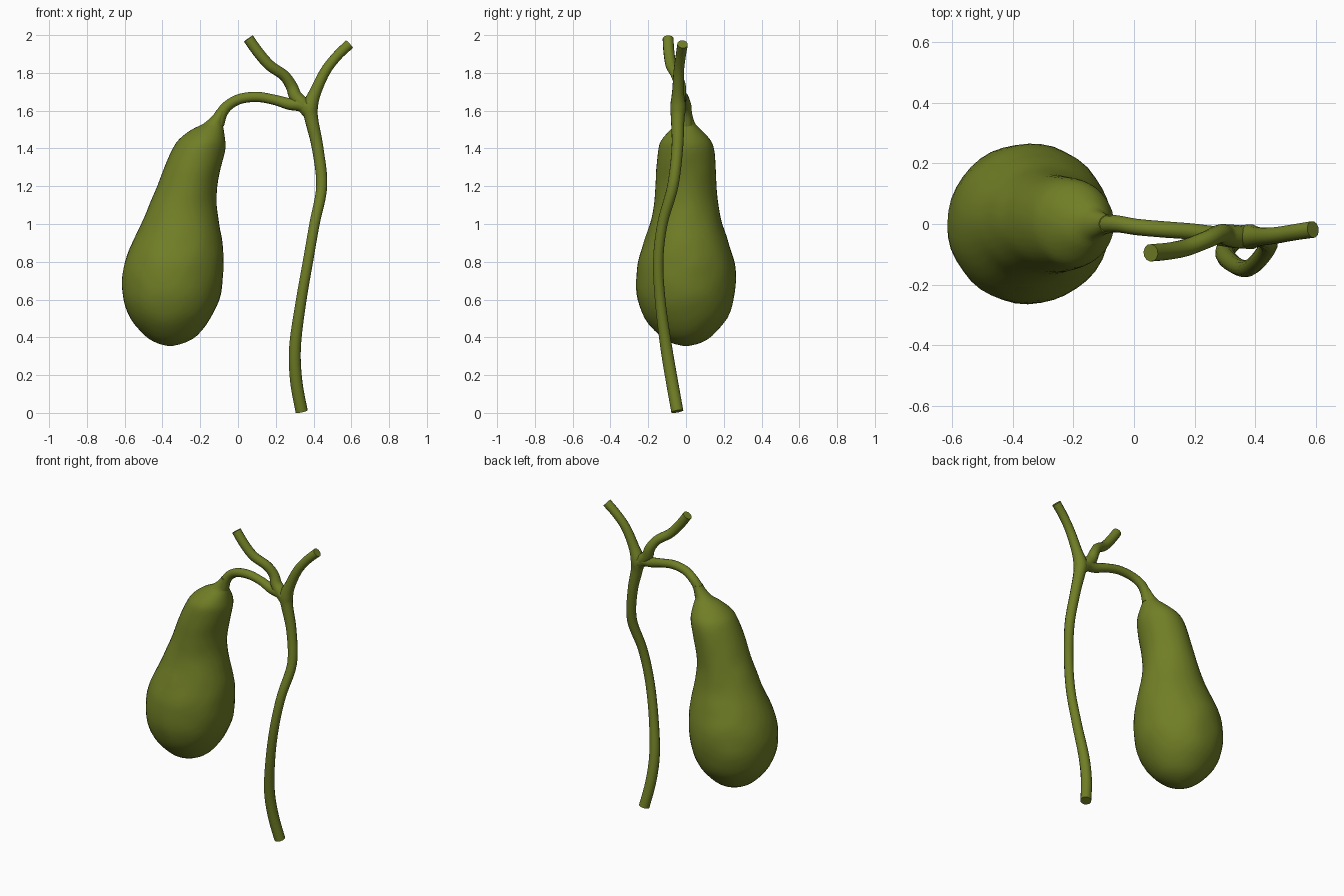
import bpy, bmesh, math
from mathutils import Vector, noise

cube = bpy.data.objects.get("Cube")
if cube:
    bpy.data.objects.remove(cube, do_unlink=True)

green = bpy.data.materials.new("olive_green")
green.use_nodes = True
colour = (0.165, 0.21, 0.019, 1)
green.diffuse_color = colour
bsdf = green.node_tree.nodes["Principled BSDF"]
bsdf.inputs["Base Color"].default_value = colour
bsdf.inputs["Roughness"].default_value = 0.7


def activate(obj):
    bpy.ops.object.select_all(action='DESELECT')
    obj.select_set(True)
    bpy.context.view_layer.objects.active = obj


def smooth(obj):
    activate(obj)
    bpy.ops.object.shade_smooth_by_angle(angle=math.radians(50))


def spline(points, steps):
    """Catmull-Rom samples through any-dimensional points."""
    pts = [Vector(p) for p in points]
    pts = [pts[0]] + pts + [pts[-1]]
    out = []
    for i in range(1, len(pts) - 2):
        a, b, c, d = pts[i - 1:i + 3]
        for s in range(steps):
            t = s / steps
            out.append((2 * b + (c - a) * t + (2 * a - 5 * b + 4 * c - d) * t ** 2
                        + (3 * b - a - 3 * c + d) * t ** 3) / 2)
    return out + [pts[-1]]


def vine(name, points):
    """Round tapering tube through (x, y, z, radius) points, with flat ends."""
    curve = bpy.data.curves.new(name, 'CURVE')
    curve.dimensions = '3D'
    curve.bevel_depth = 1
    curve.bevel_resolution = 4
    curve.use_fill_caps = True
    path = spline(points, 6)
    line = curve.splines.new('POLY')
    line.points.add(len(path) - 1)
    for p, v in zip(line.points, path):
        p.co = (v[0], v[1], v[2], 1)
        p.radius = v[3]
    obj = bpy.data.objects.new(name, curve)
    bpy.context.collection.objects.link(obj)
    curve.materials.append(green)
    activate(obj)
    bpy.ops.object.convert(target='MESH')
    smooth(bpy.context.object)


# Fruit: elliptical sections given as z, left edge, right edge, half depth
sections = [
    (.354, -.37, -.35, .01), (.37, -.43, -.285, .075), (.41, -.495, -.215, .14),
    (.5, -.57, -.145, .218), (.6, -.606, -.1, .255), (.7, -.616, -.08, .266),
    (.8, -.6, -.076, .255), (.9, -.56, -.083, .225), (1, -.512, -.1, .192),
    (1.1, -.47, -.113, .17), (1.2, -.428, -.11, .16), (1.3, -.39, -.09, .157),
    (1.4, -.345, -.068, .146), (1.45, -.31, -.068, .125), (1.5, -.245, -.075, .08),
    (1.53, -.185, -.08, .05), (1.57, -.137, -.07, .035), (1.6, -.115, -.055, .03)]
sides = 40
bm = bmesh.new()
previous = None
for z, left, right, depth in spline(sections, 3):
    ring = []
    for i in range(sides):
        a = math.tau * i / sides
        p = Vector(((left + right) / 2 + (right - left) / 2 * math.cos(a), depth * math.sin(a), z))
        # faint natural unevenness on the skin
        p += Vector((math.cos(a), math.sin(a), 0)) * noise.noise(p * 9) * .02 * depth
        ring.append(bm.verts.new(p))
    if previous:
        for i in range(sides):
            j = (i + 1) % sides
            bm.faces.new((previous[i], previous[j], ring[j], ring[i]))
    else:
        bm.faces.new(ring[::-1])
    previous = ring
bm.faces.new(previous)
mesh = bpy.data.meshes.new("fruit")
bm.to_mesh(mesh)
bm.free()
mesh.materials.append(green)
fruit = bpy.data.objects.new("fruit", mesh)
bpy.context.collection.objects.link(fruit)
smooth(fruit)

# Stalk arching from the fruit to the fork
vine("fruit_stalk", [
    (-.11, 0, 1.53, .038), (-.087, 0, 1.585, .031), (-.052, 0, 1.628, .028),
    (.01, -.01, 1.662, .027), (.1, -.018, 1.673, .027), (.19, -.025, 1.658, .027),
    (.27, -.038, 1.636, .031), (.33, -.042, 1.632, .037), (.38, -.042, 1.61, .04)])

# Main vine rising into the left branch
vine("main_vine", [
    (.337, -.046, .008, .033), (.308, -.075, .17, .033), (.302, -.105, .35, .032),
    (.332, -.135, .58, .029), (.37, -.147, .8, .028), (.405, -.125, 1, .028),
    (.443, -.07, 1.2, .03), (.422, -.046, 1.4, .031), (.39, -.044, 1.55, .036),
    (.382, -.042, 1.62, .042), (.41, -.042, 1.7, .032), (.463, -.038, 1.81, .028),
    (.525, -.028, 1.89, .027), (.59, -.018, 1.952, .028)])

# Crooked branch leaning to the right
vine("side_branch", [
    (.39, -.044, 1.57, .032), (.345, -.042, 1.63, .038), (.305, -.036, 1.675, .035),
    (.283, -.032, 1.73, .031), (.243, -.05, 1.787, .029), (.17, -.078, 1.838, .029),
    (.11, -.09, 1.905, .029), (.055, -.095, 1.982, .029)])
